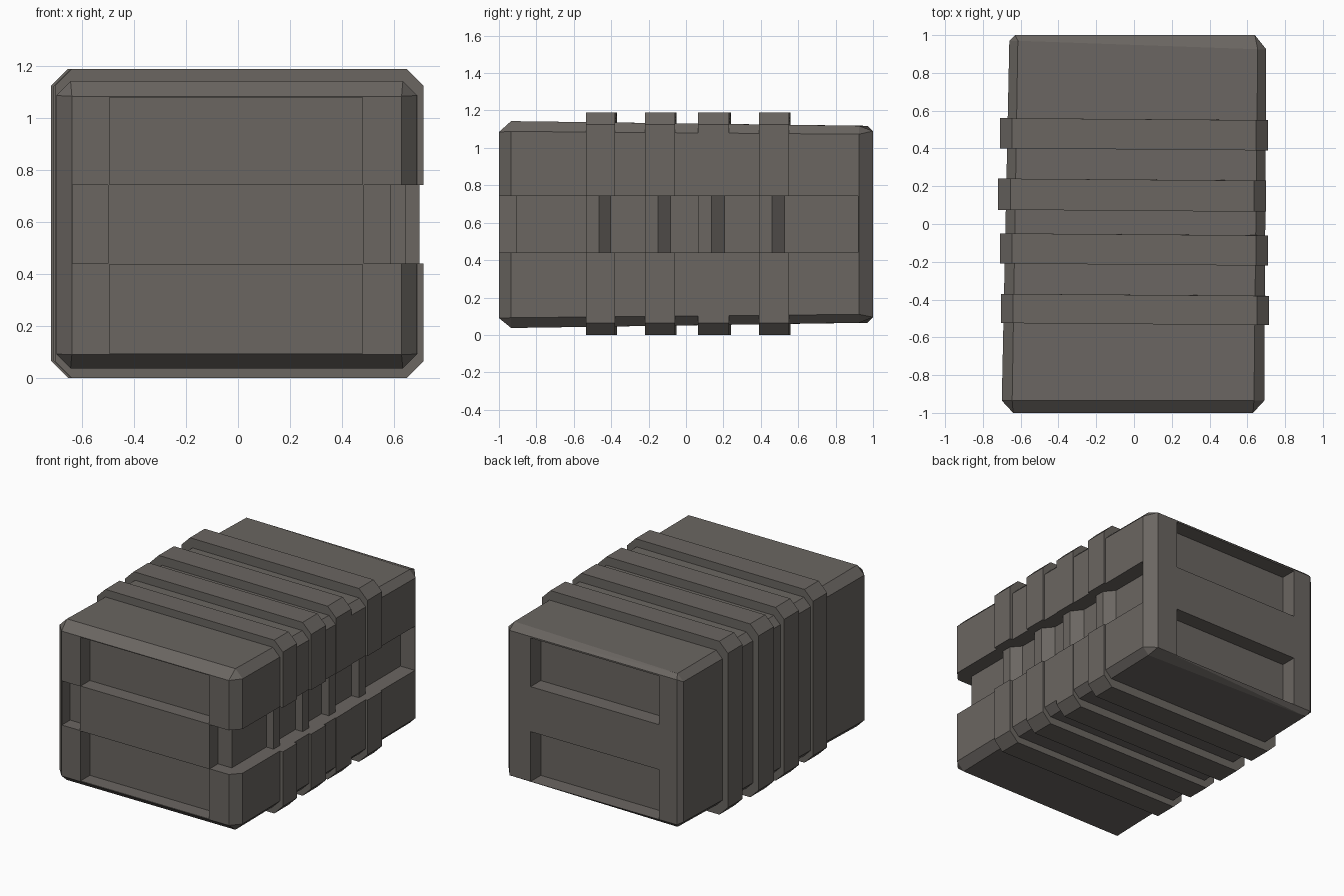
import bpy, bmesh

if "Cube" in bpy.data.objects:
    bpy.data.objects.remove(bpy.data.objects["Cube"])

mat = bpy.data.materials.new("warm dark grey")
mat.diffuse_color = (0.145, 0.132, 0.12, 1)
mat.use_nodes = True
mat.node_tree.nodes["Principled BSDF"].inputs["Base Color"].default_value = mat.diffuse_color

BANDS = [(-0.53, -0.375), (-0.215, -0.055), (0.07, 0.235), (0.395, 0.555)]
BAND_X = [(-0.705, 0.715), (-0.71, 0.71), (-0.72, 0.70), (-0.71, 0.71)]
SLOT_Z = (0.44, 0.743)
FLOOR_X = 0.59


def hull(name, points):
    """Convex solid through the points."""
    bm = bmesh.new()
    for p in points:
        bm.verts.new(p)
    bmesh.ops.convex_hull(bm, input=bm.verts)
    bmesh.ops.dissolve_limit(bm, angle_limit=0.01, verts=bm.verts, edges=bm.edges)
    bmesh.ops.recalc_face_normals(bm, faces=bm.faces)
    me = bpy.data.meshes.new(name)
    bm.to_mesh(me)
    bm.free()
    me.materials.append(mat)
    ob = bpy.data.objects.new(name, me)
    bpy.context.collection.objects.link(ob)
    return ob


def box(name, x, y, z):
    return hull(name, [(a, b, c) for a in x for b in y for c in z])


def octagon(x, z, c, y_left, y_right):
    """Chamfered rectangle section, its left and right sides at given depths."""
    pts = []
    for xs, s, y in ((x[0], 1, y_left), (x[1], -1, y_right)):
        for zs, t in ((z[0], 1), (z[1], -1)):
            pts += [(xs + s * c, y, zs), (xs, y, zs + t * c)]
    return pts


def cut(ob, *cutters):
    for c in cutters:
        c.hide_render = True
        m = ob.modifiers.new("cut", 'BOOLEAN')
        m.operation = 'DIFFERENCE'
        m.solver = 'EXACT'
        m.object = c
    bpy.context.view_layer.objects.active = ob
    for m in list(ob.modifiers):
        bpy.ops.object.modifier_apply(modifier=m.name)


# Case body: slightly skewed chamfered block
pts = octagon((-0.70, 0.69), (0.037, 1.143), 0.055, -0.935, -0.935)
pts += octagon((-0.66, 0.70), (0.065, 1.118), 0.045, 0.97, 0.925)
pts += [(x, -1, z) for x in (-0.64, 0.63) for z in (0.09, 1.085)]
pts += [(x, 1, z) for x in (-0.63, 0.64) for z in (0.095, 1.09)]
body = hull("case_body", pts)

# Recesses in both ends, corner notches, and the slot along the right side
cutters = []
for y in ((-1.2, -0.9), (0.89, 1.2)):
    for z in ((0.095, 0.437), (0.746, 1.08)):
        cutters.append(box("end_recess_cutter", (-0.495, 0.48), y, z))
cutters.append(box("left_pocket_cutter", (-0.638, -0.5), (-1.2, -0.91), SLOT_Z))
cutters.append(box("right_notch_cutter", (0.485, 0.9), (-1.2, -0.91), SLOT_Z))
slot = box("side_slot_cutter", (FLOOR_X, 0.9), (-0.95, 0.92), SLOT_Z)
cut(body, *cutters, slot)

# Raised bands around the case, interrupted by the slot
for i, ((y0, y1), x) in enumerate(zip(BANDS, BAND_X)):
    band = hull(f"band_{i + 1}", octagon(x, (0.0, 1.19), 0.065, y0 + 0.005, y0 - 0.005)
                + octagon(x, (0.0, 1.19), 0.065, y1 + 0.005, y1 - 0.005))
    cut(band, slot)
    # Wedge-shaped insert inside the slot
    a, b = y0 - 0.005, y1 - 0.005
    hull(f"slot_insert_{i + 1}", [(px, py, z) for z in (0.43, 0.75) for px, py in
         ((0.57, a), (0.645, a), (0.645, a + 0.07), (0.57, b))])

for ob in list(bpy.data.objects):
    if ob.name.split(".")[0].endswith("cutter"):
        bpy.data.objects.remove(ob)
